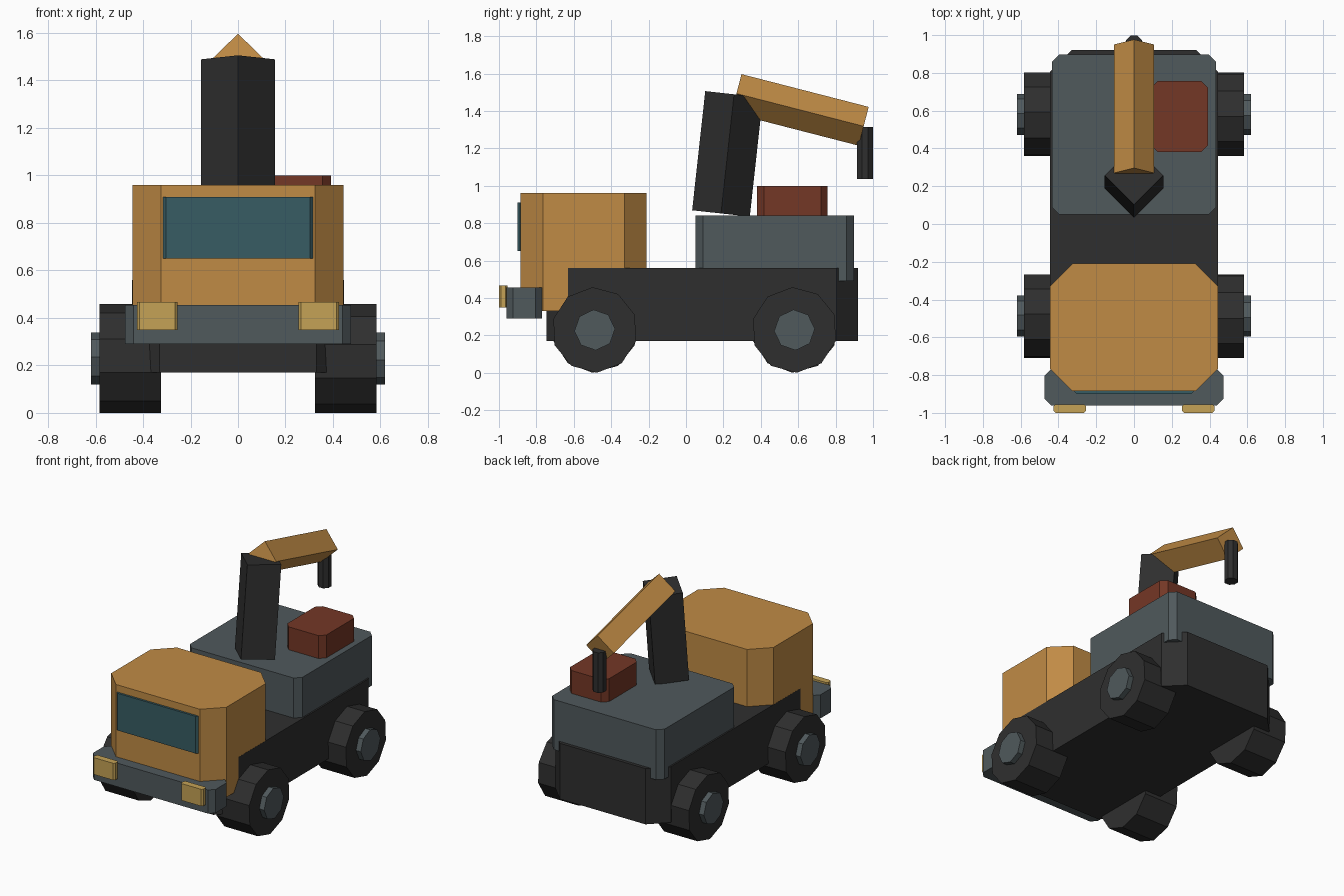
import bpy
import bmesh
from math import pi, radians, cos, sin
from mathutils import Matrix, Vector

cube = bpy.data.objects.get("Cube")
if cube:
    bpy.data.objects.remove(cube, do_unlink=True)


def material(name, rgb):
    m = bpy.data.materials.new(name)
    m.use_nodes = True
    color = (*rgb, 1)
    m.diffuse_color = color
    bsdf = next(n for n in m.node_tree.nodes if n.type == 'BSDF_PRINCIPLED')
    bsdf.inputs["Base Color"].default_value = color
    bsdf.inputs["Roughness"].default_value = 0.8
    return m


ORANGE = material("orange paint", (0.53, 0.26, 0.06))
BLACK = material("dark rubber", (0.028, 0.028, 0.028))
GREY = material("slate grey", (0.08, 0.1, 0.107))
RED = material("rust red", (0.175, 0.038, 0.019))
GLASS = material("teal glass", (0.039, 0.107, 0.127))
LAMP = material("lamp yellow", (0.56, 0.365, 0.092))


def prism(name, outline, depth, mat, matrix):
    """Extrude a flat outline along local z, centred, then place it."""
    bm = bmesh.new()
    base = bm.faces.new([bm.verts.new((x, y, -depth / 2)) for x, y in outline])
    top = bmesh.ops.extrude_face_region(bm, geom=[base])["geom"]
    verts = [v for v in top if isinstance(v, bmesh.types.BMVert)]
    bmesh.ops.translate(bm, verts=verts, vec=(0, 0, depth))
    bm.transform(matrix)
    bmesh.ops.recalc_face_normals(bm, faces=bm.faces)
    mesh = bpy.data.meshes.new(name)
    bm.to_mesh(mesh)
    bm.free()
    mesh.materials.append(mat)
    obj = bpy.data.objects.new(name, mesh)
    bpy.context.collection.objects.link(obj)
    return obj


def chamfer_box(name, xs, ys, zs, cut, mat):
    """Box with its four upright edges cut off."""
    hx, hy = (xs[1] - xs[0]) / 2, (ys[1] - ys[0]) / 2
    outline = [(hx, cut - hy), (hx, hy - cut), (hx - cut, hy), (cut - hx, hy),
               (-hx, hy - cut), (-hx, cut - hy), (cut - hx, -hy), (hx - cut, -hy)]
    center = Vector((sum(xs) / 2, sum(ys) / 2, sum(zs) / 2))
    return prism(name, outline, zs[1] - zs[0], mat, Matrix.Translation(center))


def ngon(sides, radius, phase=0.0):
    return [(radius * cos(phase + 2 * pi * i / sides),
             radius * sin(phase + 2 * pi * i / sides)) for i in range(sides)]


def bar(name, sides, radius, phase, start, end, mat):
    """Prism running between two points in the middle plane."""
    start, end = Vector(start), Vector(end)
    along = (end - start).normalized()
    side = Vector((1, 0, 0))
    frame = Matrix((side, along.cross(side), along)).transposed().to_4x4()
    place = Matrix.Translation((start + end) / 2) @ frame
    return prism(name, ngon(sides, radius, phase), (end - start).length, mat, place)


# Body
chamfer_box("chassis", (-.446, .446), (-.745, .92), (.17, .56), .115, BLACK)
chamfer_box("cab", (-.445, .445), (-.885, -.21), (.33, .96), .12, ORANGE)
chamfer_box("windshield", (-.315, .315), (-.9, -.86), (.65, .91), .012, GLASS)
chamfer_box("bumper", (-.475, .475), (-.96, -.77), (.29, .455), .035, GREY)
chamfer_box("rear_deck", (-.435, .435), (.05, .897), (.49, .84), .04, GREY)
chamfer_box("tool_box", (.09, .392), (.38, .757), (.82, 1.0), .036, RED)

# Crane
bar("crane_column", 4, .155, 0, (0, .187, .852), (0, .257, 1.489), BLACK)
bar("crane_boom", 4, .107, 0, (0, .27, 1.493), (0, .95, 1.318), ORANGE)
bar("crane_hook", 8, .045, pi / 8, (0, .957, 1.035), (0, .957, 1.315), BLACK)

# Paired parts: headlights, wheels and hubs
for sign, label in ((1, "left"), (-1, "right")):
    xs = sorted((sign * .255, sign * .425))
    chamfer_box(label + "_headlight", xs, (-1, -.955), (.35, .468), .01, LAMP)
    for y, end in ((-.488, "front"), (.58, "rear")):
        # Local x maps to y and local y to z, so the axle lies along x
        frame = Matrix(((0, 0, 1, 0), (1, 0, 0, 0), (0, 1, 0, 0), (0, 0, 0, 1)))
        turn = pi / 2 + sign * radians(3)
        for part, sides, radius, x0, x1, mat in (
                ("wheel", 10, .229, .325, .583, BLACK),
                ("hub", 8, .109, .5, .62, GREY)):
            place = Matrix.Translation((sign * (x0 + x1) / 2, y, .229)) @ frame
            prism(f"{end}_{label}_{part}", ngon(sides, radius, turn), x1 - x0, mat, place)
